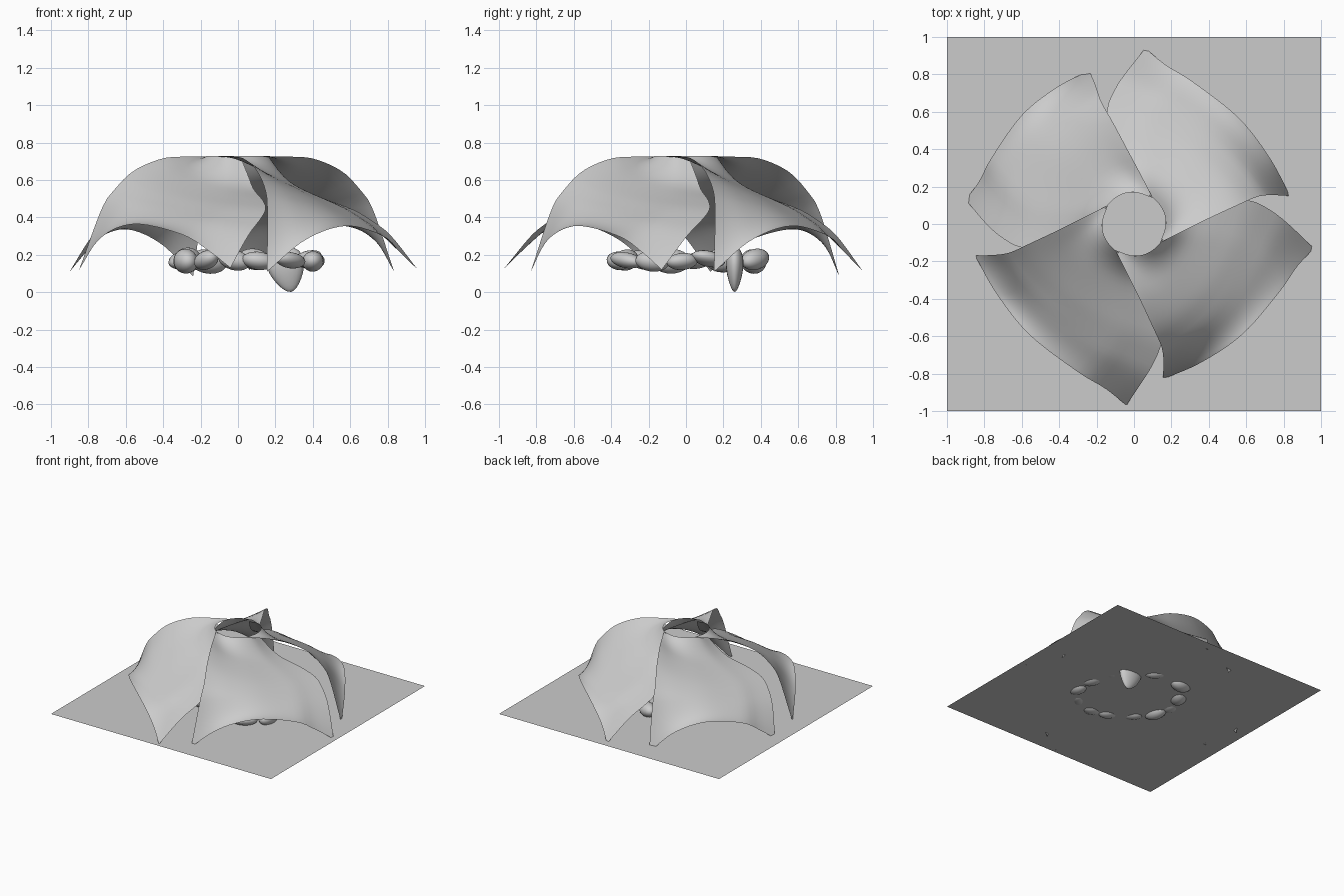
import bpy, math, random
from mathutils import Vector, Matrix

if "Cube" in bpy.data.objects:
    bpy.data.objects.remove(bpy.data.objects["Cube"])

random.seed(4)
N = 24


def make_object(name, verts, faces, smooth=True):
    me = bpy.data.meshes.new(name)
    me.from_pydata(verts, [], faces)
    for p in me.polygons:
        p.use_smooth = smooth
    ob = bpy.data.objects.new(name, me)
    bpy.context.collection.objects.link(ob)
    return ob


def resample(points, n=N):
    """Smooth curve through the points, evenly spaced by length."""
    p = [Vector(q) for q in points]
    p = [2 * p[0] - p[1]] + p + [2 * p[-1] - p[-2]]
    dense = []
    for i in range(1, len(p) - 2):
        a, b, c, d = p[i - 1:i + 3]
        for k in range(20):
            t = k / 20
            dense.append(0.5 * (2 * b + (c - a) * t + (2 * a - 5 * b + 4 * c - d) * t * t
                                + (3 * b - a - 3 * c + d) * t ** 3))
    dense.append(p[-2])
    lengths = [0]
    for a, b in zip(dense, dense[1:]):
        lengths.append(lengths[-1] + (b - a).length)
    out, j = [], 0
    for i in range(n + 1):
        s = lengths[-1] * i / n
        while j < len(dense) - 2 and lengths[j + 1] < s:
            j += 1
        f = (s - lengths[j]) / (lengths[j + 1] - lengths[j])
        out.append(dense[j].lerp(dense[j + 1], f))
    return out


# Ground sheet
make_object("ground_sheet", [(-1, -1, .135), (1, -1, .135), (1, 1, .135), (-1, 1, .135)],
            [(0, 1, 2, 3)], False)

# Boundary curves of one canopy panel
over = [(-.10, -.14, .725), (-.04, -.26, .725), (.03, -.40, .715), (.10, -.55, .65),
        (.145, -.65, .55), (.157, -.72, .44), (.155, -.83, .11)]
under = [(.17, .02, .71), (.24, .055, .62), (.33, .08, .55), (.49, .12, .49), (.62, .125, .44),
         (.72, .08, .38), (.82, .005, .30), (.962, -.13, .12)]
hem = [(.155, -.83, .11), (.36, -.74, .28), (.58, -.59, .355), (.78, -.36, .30),
       (.87, -.23, .21), (.962, -.13, .12)]
ring = [(-.10, -.14, .725), (0, -.17, .728), (.09, -.146, .728), (.16, -.07, .725), (.17, .02, .71)]

# Four overlapping panels, each with its own foot positions
panels = [("front_right_panel", 0, (.155, -.83, .11), (.962, -.13, .12)),
          ("back_right_panel", 90, (.835, .15, .11), (.06, .94, .12)),
          ("back_left_panel", 180, (-.24, .82, .085), (-.90, .13, .11)),
          ("front_left_panel", 270, (-.85, -.17, .12), (-.04, -.97, .13))]
for name, angle, foot_a, foot_b in panels:
    rot = Matrix.Rotation(math.radians(angle), 3, 'Z')
    o, u, h, r = ([rot @ q for q in resample(c)] for c in (over, under, hem, ring))
    da, db = Vector(foot_a) - o[-1], Vector(foot_b) - u[-1]
    o = [q + da * (i / N) ** 2 for i, q in enumerate(o)]
    u = [q + db * (i / N) ** 2 for i, q in enumerate(u)]
    h = [q + da.lerp(db, i / N) for i, q in enumerate(h)]
    verts = []
    for j in range(N + 1):
        for i in range(N + 1):
            s, t = i / N, j / N
            top = r[i] - r[0].lerp(r[-1], s)
            low = h[i] - h[0].lerp(h[-1], s)
            v = o[j].lerp(u[j], s) + top * (1 - t) + low * t
            # the cloth hangs: arch of the hem fades quickly, centre sags
            v.z += top.z * ((1 - t) ** 3 - (1 - t)) + low.z * (t ** 3 - t)
            v.z -= .06 * math.sin(math.pi * s) * math.sin(math.pi * t)
            verts.append(v)
    w = N + 1
    faces = [(j * w + i, (j + 1) * w + i, (j + 1) * w + i + 1, j * w + i + 1)
             for j in range(N) for i in range(N)]
    make_object(name, verts, faces)


def stone(name, loc, size, rot, taper=0):
    bpy.ops.mesh.primitive_uv_sphere_add(segments=20, ring_count=12, radius=1)
    ob = bpy.context.object
    ob.name = name
    for v in ob.data.vertices:
        k = 1 + taper * v.co.z
        v.co = (v.co.x * size[0] * k, v.co.y * size[1] * k, v.co.z * size[2])
    ob.location, ob.rotation_euler = loc, rot
    bpy.ops.object.shade_smooth()


# Ring of fire-pit stones
spots = [(.40, -.02), (.09, .37), (-.16, .36), (-.27, .2), (-.31, .06), (-.28, -.08),
         (-.17, -.23), (-.02, -.32), (.11, -.36), (.28, -.32), (.40, -.18), (.37, .12)]
for i, (x, y) in enumerate(spots):
    rnd = random.uniform
    stone(f"stone_{i + 1}", (x, y, rnd(.16, .18)),
          (rnd(.085, .105), rnd(.055, .07), rnd(.04, .07)),
          (rnd(-.25, .25), rnd(-.25, .25), math.atan2(y, x) + math.pi / 2 + rnd(-.5, .5)))

# Large wedge stone sunk through the sheet
stone("wedge_stone", (.26, .26, .122), (.095, .045, .122), (0, -.2, 0), .35)
